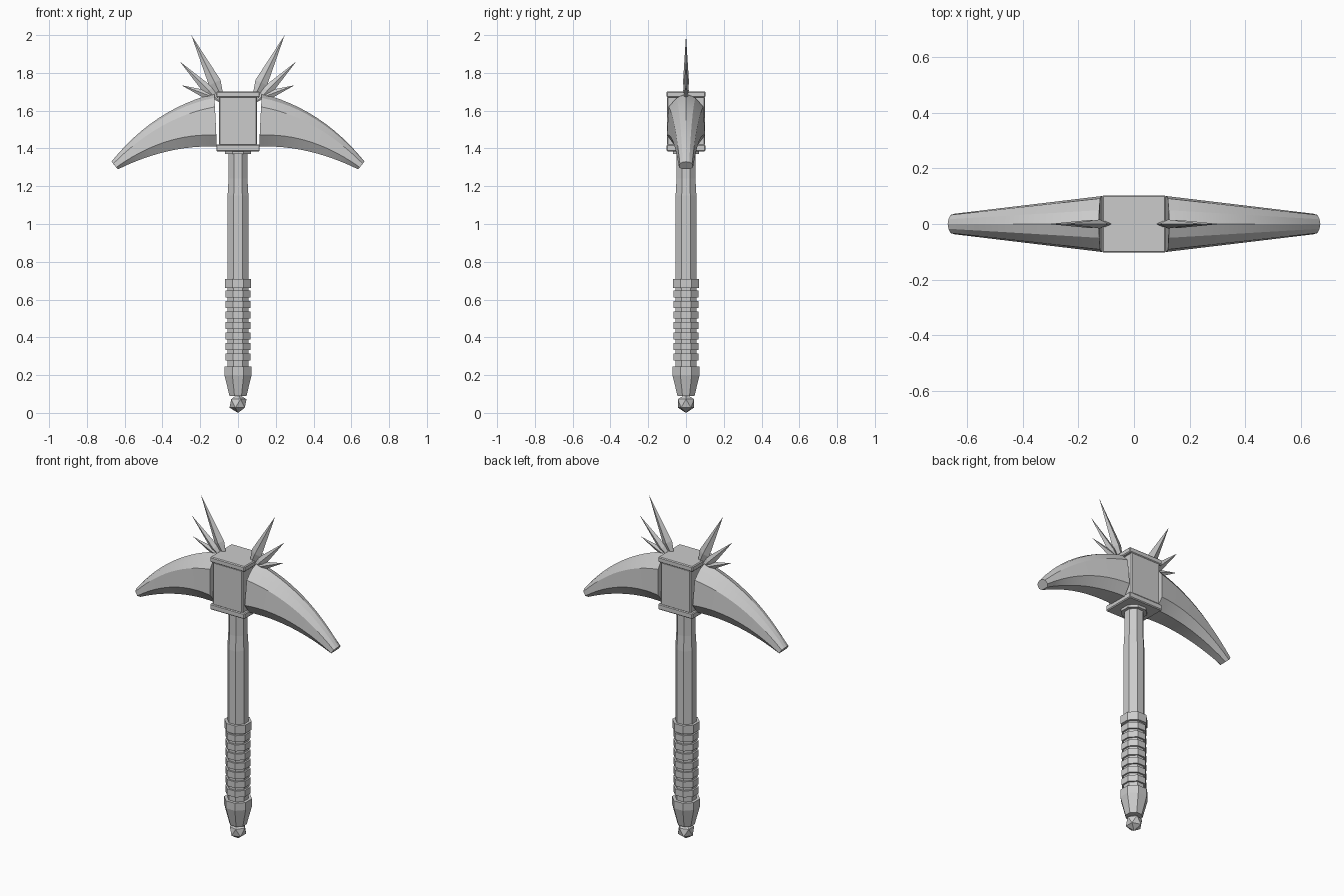
import bpy, bmesh, math
from mathutils import Vector

cube = bpy.data.objects.get("Cube")
if cube:
    bpy.data.objects.remove(cube, do_unlink=True)

grey = bpy.data.materials.new("plain_grey")
grey.use_nodes = True
grey.diffuse_color = (0.6, 0.6, 0.6, 1)
grey.node_tree.nodes["Principled BSDF"].inputs["Base Color"].default_value = (0.6, 0.6, 0.6, 1)


def finish(bm, name):
    bmesh.ops.recalc_face_normals(bm, faces=bm.faces)
    mesh = bpy.data.meshes.new(name)
    bm.to_mesh(mesh)
    bm.free()
    mesh.materials.append(grey)
    obj = bpy.data.objects.new(name, mesh)
    bpy.context.collection.objects.link(obj)
    return obj


def loft(name, rings):
    """Skin a list of equal point rings and cap both ends."""
    bm = bmesh.new()
    loops = [[bm.verts.new(p) for p in ring] for ring in rings]
    for a, b in zip(loops, loops[1:]):
        for i in range(len(a)):
            j = (i + 1) % len(a)
            bm.faces.new((a[i], a[j], b[j], b[i]))
    bm.faces.new(loops[0])
    bm.faces.new(loops[-1])
    return finish(bm, name)


def octagon(name, profile):
    """Eight-sided column from (half width, height) pairs."""
    rings = []
    for half, z in profile:
        r = half / math.cos(math.pi / 8)
        angles = [(i + 0.5) * math.pi / 4 for i in range(8)]
        rings.append([(r * math.cos(a), r * math.sin(a), z) for a in angles])
    return loft(name, rings)


def block(name, half_x, half_y, z0, z1, bevel):
    bm = bmesh.new()
    bmesh.ops.create_cube(bm, size=1)
    for v in bm.verts:
        v.co = (v.co.x * 2 * half_x, v.co.y * 2 * half_y, (z0 + z1) / 2 + v.co.z * (z1 - z0))
    bmesh.ops.bevel(bm, geom=bm.edges[:], offset=bevel, segments=1, affect='EDGES')
    return finish(bm, name)


def bezier(a, b, c, t):
    return [(1 - t) ** 2 * p + 2 * t * (1 - t) * q + t * t * r for p, q, r in zip(a, b, c)]


def blade(name, side):
    # Each rail: share of the half width, then curve start, control and end in x, z
    rails = [(0, (0.125, 1.69), (0.445, 1.61), (0.67, 1.33)),
             (0.5, (0.125, 1.668), (0.435, 1.605), (0.667, 1.328)),
             (0.92, (0.122, 1.62), (0.41, 1.57), (0.66, 1.32)),
             (1, (0.115, 1.47), (0.385, 1.485), (0.645, 1.30)),
             (0.55, (0.112, 1.41), (0.37, 1.42), (0.635, 1.29))]
    rings = []
    for step in range(13):
        t = step / 12
        near, far = [], []
        for share, a, b, c in rails:
            x, z = bezier(a, b, c, t)
            y = share * (0.1 - (x - 0.12) * 0.12)
            near.append((side * x, -y, z))
            if share:
                far.append((side * x, y, z))
        rings.append(near + far[::-1])
    obj = loft(name, rings)
    bpy.ops.object.select_all(action='DESELECT')
    obj.select_set(True)
    bpy.context.view_layer.objects.active = obj
    bpy.ops.object.shade_smooth_by_angle(angle=math.radians(25))


def spike(name, side, base, tip, width, depth):
    """Four-sided splinter, pointed at both ends."""
    a = Vector((side * base[0], 0, base[1]))
    b = Vector((side * tip[0], 0, tip[1]))
    along = b - a
    across = Vector((along.z, 0, -along.x)).normalized() * width
    out = Vector((0, depth, 0))
    mid = a + along * 0.3
    bm = bmesh.new()
    belt = [bm.verts.new(mid + d) for d in (across, out, -across, -out)]
    ends = [bm.verts.new(a), bm.verts.new(b)]
    for i in range(4):
        for end in ends:
            bm.faces.new((belt[i], belt[(i + 1) % 4], end))
    finish(bm, name)


# Handle and grip
octagon("shaft", [(0.055, 0.2), (0.055, 1.15), (0.05, 1.24), (0.05, 1.39)])
octagon("grip_collar", [(0.07, 0.66), (0.07, 0.71)])
for i in range(7):
    z = 0.296 + i * 0.0555
    octagon(f"grip_ring_{i + 1}", [(0.065, z - 0.019), (0.065, z + 0.019)])
octagon("pommel", [(0.072, 0.245), (0.072, 0.2), (0.045, 0.09)])

# Faceted stud under the pommel
bm = bmesh.new()
bmesh.ops.create_icosphere(bm, subdivisions=1, radius=0.05)
bmesh.ops.translate(bm, verts=bm.verts, vec=(0, 0, 0.05))
finish(bm, "pommel_stud")

# Head block with plates
octagon("head_flange", [(0.068, 1.37), (0.068, 1.39)])
block("lower_plate", 0.115, 0.103, 1.385, 1.42, 0.005)
block("head_block", 0.1, 0.1, 1.415, 1.675, 0.006)
block("upper_plate", 0.115, 0.103, 1.67, 1.702, 0.005)

# Blades and splinters on both sides
for side, label in ((1, "left"), (-1, "right")):
    blade(f"{label}_blade", side)
    spike(f"{label}_long_spike", side, (0.07, 1.64), (0.247, 2.0), 0.034, 0.016)
    spike(f"{label}_middle_spike", side, (0.09, 1.64), (0.308, 1.86), 0.028, 0.015)
    spike(f"{label}_short_spike", side, (0.1, 1.66), (0.3, 1.735), 0.024, 0.013)
